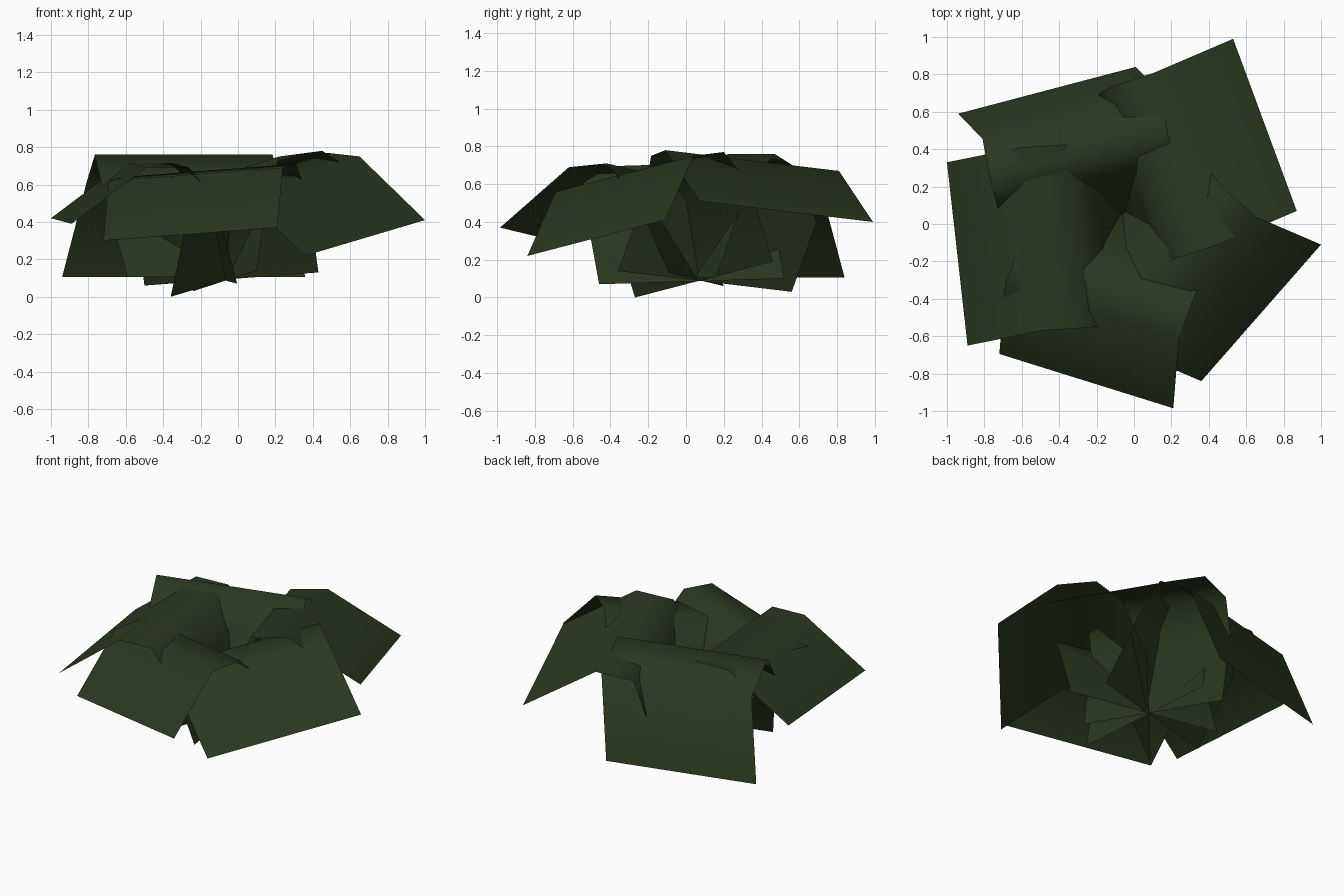
import bpy, bmesh
from mathutils import Vector

if "Cube" in bpy.data.objects:
    bpy.data.objects.remove(bpy.data.objects["Cube"])

# One flat colour for all the foliage
green = bpy.data.materials.new("dark leaf green")
green.diffuse_color = (0.023, 0.039, 0.014, 1)
green.use_nodes = True
green.node_tree.nodes["Principled BSDF"].inputs["Base Color"].default_value = green.diffuse_color


def leaf(name, across, edge):
    """Arching strip: one side edge (tip to root) extruded along the width vector."""
    bm = bmesh.new()
    across = Vector(across)
    rows = [(bm.verts.new(p), bm.verts.new(Vector(p) + across)) for p in edge]
    for (a, b), (c, d) in zip(rows, rows[1:]):
        bm.faces.new((a, c, d, b)).smooth = True
    bmesh.ops.recalc_face_normals(bm, faces=bm.faces)
    # keep the arched top side as the outside
    if sum(f.normal.z * f.calc_area() for f in bm.faces) < 0:
        bmesh.ops.reverse_faces(bm, faces=bm.faces)
    mesh = bpy.data.meshes.new(name)
    bm.to_mesh(mesh)
    bm.free()
    mesh.materials.append(green)
    bpy.context.collection.objects.link(bpy.data.objects.new(name, mesh))


# Five broad leaves rising from a shared root and drooping outwards
leaf("back_leaf", (0.95, 0.25, 0.0),
     [(-0.94, 0.59, 0.105), (-0.81, 0.455, 0.61), (-0.765, 0.22, 0.76),
      (-0.725, 0.075, 0.58), (-0.59, -0.09, 0.105)])
leaf("back_right_leaf", (-0.34, 0.92, -0.11),
     [(0.87, 0.07, 0.51), (0.45, -0.11, 0.78), (0.22, -0.185, 0.75),
      (0.155, -0.22, 0.53), (0.10, -0.36, 0.14)])
leaf("front_right_leaf", (-0.64, -0.73, -0.19),
     [(1.0, -0.11, 0.41), (0.65, 0.04, 0.75), (0.47, 0.20, 0.77),
      (0.37, 0.33, 0.61), (0.28, 0.46, 0.19)])
leaf("front_leaf", (-0.93, 0.29, -0.07),
     [(0.21, -0.985, 0.37), (0.24, -0.62, 0.69), (0.31, -0.42, 0.71),
      (0.375, -0.27, 0.53), (0.43, -0.09, 0.13)])
leaf("left_leaf", (-0.11, 0.98, 0.03),
     [(-0.89, -0.65, 0.39), (-0.49, -0.57, 0.69), (-0.26, -0.555, 0.69),
      (-0.12, -0.54, 0.51), (-0.005, -0.46, 0.07)])
